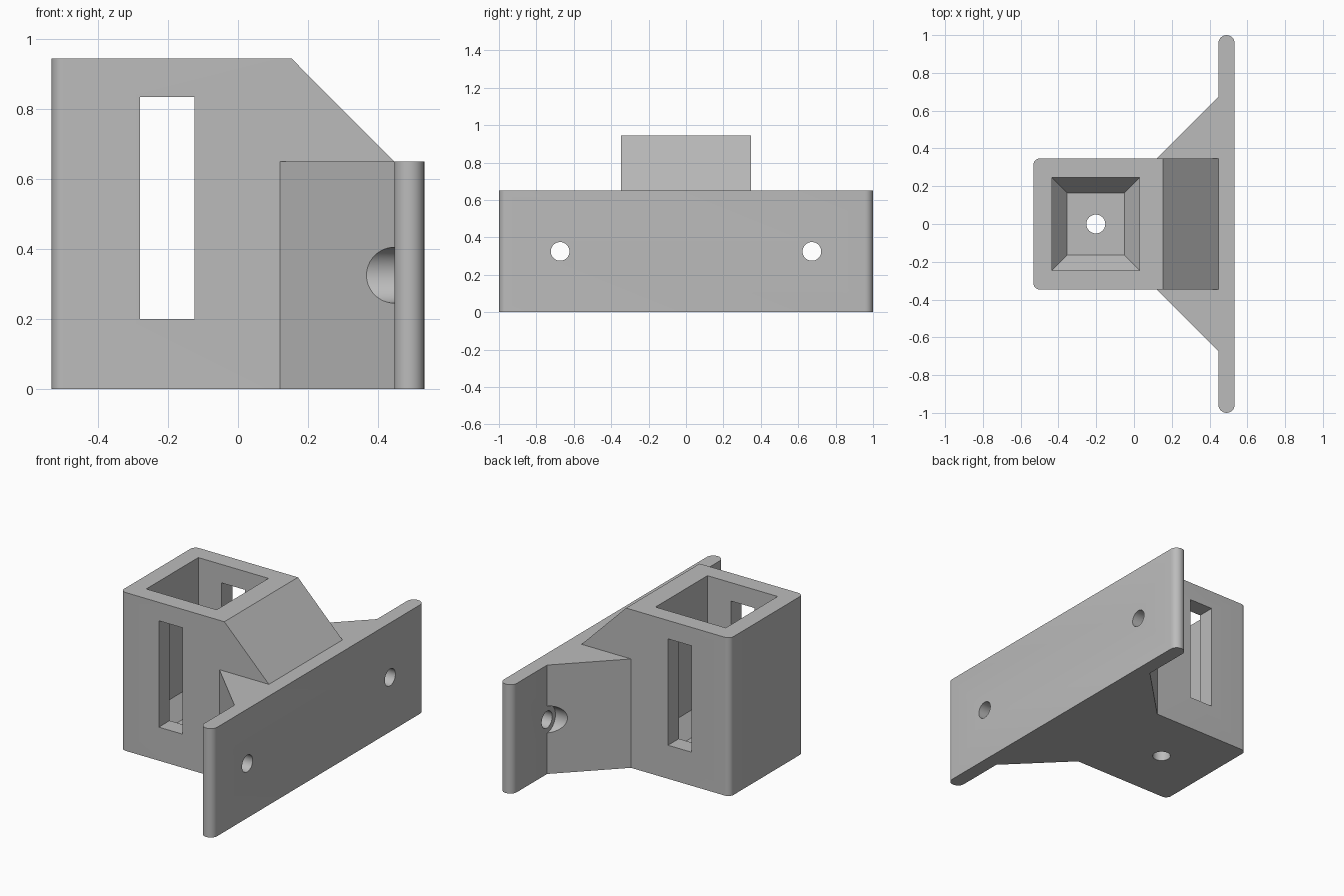
import bpy, bmesh
from math import cos, sin, pi, radians
from mathutils import Vector

cube = bpy.data.objects.get("Cube")
if cube:
    bpy.data.objects.remove(cube, do_unlink=True)

grey = bpy.data.materials.new("light_grey")
grey.use_nodes = True
colour = (0.5, 0.5, 0.5, 1)
grey.diffuse_color = colour
grey.node_tree.nodes["Principled BSDF"].inputs["Base Color"].default_value = colour

H, X0, X1, PLATE = 0.65, -0.533, 0.533, 0.447   # plate height, end faces, plate rear face
W, TOP = 0.347, 0.945                           # socket half width and height


def loft(name, bottom, top):
    """Solid between two matching rings of points."""
    bm = bmesh.new()
    a = [bm.verts.new(p) for p in bottom]
    b = [bm.verts.new(p) for p in top]
    bm.faces.new(a)
    bm.faces.new(b)
    for i in range(len(a)):
        j = (i + 1) % len(a)
        bm.faces.new((a[i], a[j], b[j], b[i]))
    bmesh.ops.recalc_face_normals(bm, faces=bm.faces)
    mesh = bpy.data.meshes.new(name)
    bm.to_mesh(mesh)
    bm.free()
    mesh.materials.append(grey)
    obj = bpy.data.objects.new(name, mesh)
    bpy.context.collection.objects.link(obj)
    return obj


def prism(name, outline, z0, z1):
    return loft(name, [(x, y, z0) for x, y in outline], [(x, y, z1) for x, y in outline])


def rect(x0, x1, y0, y1):
    return [(x0, y0), (x1, y0), (x1, y1), (x0, y1)]


def arc(cx, cy, r, start, end, n=12):
    return [(cx + r * cos(radians(start + (end - start) * i / n)),
             cy + r * sin(radians(start + (end - start) * i / n))) for i in range(n + 1)]


def rod(name, centre, r, length, axis):
    """Cylinder starting at centre and running along axis."""
    ring = [(r * cos(2 * pi * i / 48), r * sin(2 * pi * i / 48)) for i in range(48)]
    turn = Vector((0, 0, 1)).rotation_difference(Vector(axis))
    ends = [[Vector(centre) + turn @ Vector((x, y, z)) for x, y in ring] for z in (0, length)]
    return loft(name, *ends)


def combine(target, tool, operation):
    mod = target.modifiers.new("join", 'BOOLEAN')
    mod.operation, mod.solver, mod.object = operation, 'EXACT', tool
    bpy.context.view_layer.update()
    mesh = bpy.data.meshes.new_from_object(
        target.evaluated_get(bpy.context.evaluated_depsgraph_get()))
    target.modifiers.clear()
    target.data = mesh
    bpy.data.objects.remove(tool, do_unlink=True)


# Socket block with rounded rear corners and a sloped shoulder
r = 0.035
outline = arc(X0 + r, -W + r, r, 180, 270) + [(PLATE + 0.02, -W), (PLATE + 0.02, W)] \
    + arc(X0 + r, W - r, r, 90, 180)
bracket = prism("socket_bracket", outline, 0, TOP)
shoulder = [(0.153, TOP), (0.153, TOP + 0.2), (0.8, TOP + 0.2), (0.8, H), (PLATE, H)]
combine(bracket, loft("shoulder_cut", [(x, -0.6, z) for x, z in shoulder],
                      [(x, 0.6, z) for x, z in shoulder]), 'DIFFERENCE')

# Mounting plate with rounded ends, and the gussets behind it
r = (X1 - PLATE) / 2
plate = prism("mounting_plate", arc(PLATE + r, -1 + r, r, 180, 360)
              + arc(PLATE + r, 1 - r, r, 0, 180), 0, H)
combine(bracket, plate, 'UNION')
gusset = [(0.12, -W), (PLATE, -0.672), (PLATE + 0.02, -0.672),
          (PLATE + 0.02, 0.672), (PLATE, 0.672), (0.12, W)]
combine(bracket, prism("gussets", gusset, 0, H), 'UNION')

# Pocket, funnel floor and drain hole
cx, cy = -0.202, 0.0
wide = rect(cx - 0.232, cx + 0.232, -0.245, 0.245)
narrow = rect(cx - 0.152, cx + 0.152, -0.165, 0.165)
combine(bracket, prism("pocket_cut", wide, 0.2, 1.2), 'DIFFERENCE')
combine(bracket, loft("funnel_cut", [(x, y, 0.1) for x, y in narrow],
                      [(x, y, 0.2) for x, y in wide]), 'DIFFERENCE')
combine(bracket, rod("drain_cut", (cx, cy, -0.1), 0.05, 0.25, (0, 0, 1)), 'DIFFERENCE')

# Tall side windows
combine(bracket, prism("window_cut", rect(-0.28, -0.124, -0.6, 0.6), 0.2, 0.835), 'DIFFERENCE')

# Screw holes with clearance for the heads
for side in (-1, 1):
    at = (PLATE, side * 0.673, H / 2)
    combine(bracket, rod("head_cut", at, 0.08, 0.3, (-1, 0, 0)), 'DIFFERENCE')
    combine(bracket, rod("screw_cut", (0.3, at[1], at[2]), 0.05, 0.4, (1, 0, 0)), 'DIFFERENCE')

bpy.ops.object.select_all(action='DESELECT')
bracket.select_set(True)
bpy.context.view_layer.objects.active = bracket
bpy.ops.object.shade_smooth_by_angle(angle=radians(30))
